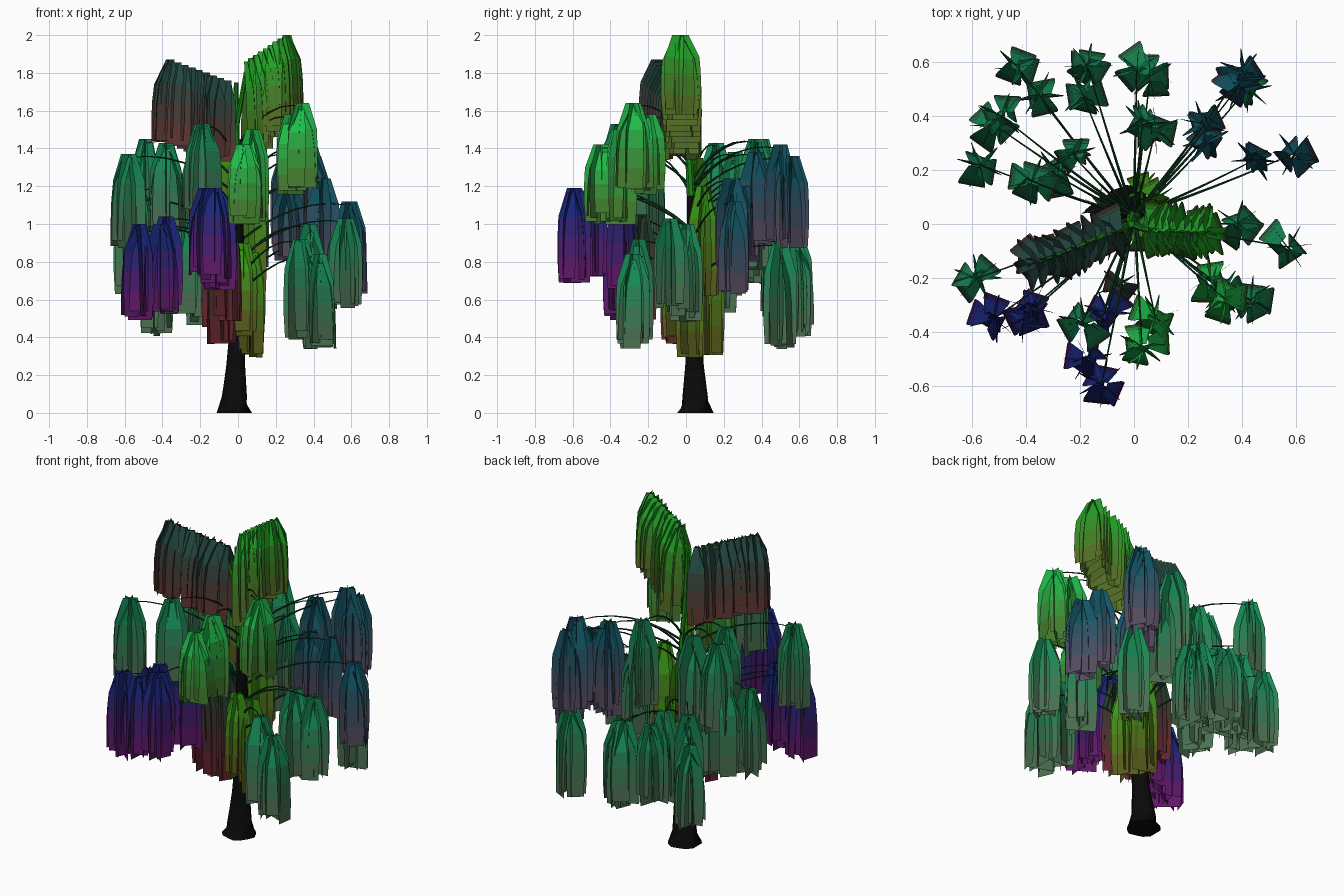
import bpy, bmesh, math, random
from mathutils import Vector

if "Cube" in bpy.data.objects:
    bpy.data.objects.remove(bpy.data.objects["Cube"])

random.seed(4)


def material(name, rgb):
    m = bpy.data.materials.new(name)
    m.diffuse_color = [(c / 255) ** 2.2 for c in rgb] + [1]
    m.use_nodes = True
    m.node_tree.nodes["Principled BSDF"].inputs["Base Color"].default_value = m.diffuse_color
    return m


def make_object(name, bm, mats):
    me = bpy.data.meshes.new(name)
    bm.to_mesh(me)
    bm.free()
    for m in mats:
        me.materials.append(m)
    ob = bpy.data.objects.new(name, me)
    bpy.context.collection.objects.link(ob)
    return ob


# Leaf cards: each is a drooping strip, shaded from top to bottom
def strip(bm, rows):
    pairs = [[bm.verts.new(p) for p in row] for row in rows]
    for i in range(len(pairs) - 1):
        a, b = pairs[i], pairs[i + 1]
        bm.faces.new((a[0], a[1], b[1], b[0])).material_index = i


def card(bm, x, y, top, bottom, ang, reach, w):
    d = Vector((math.cos(ang), math.sin(ang), 0))
    t = Vector((-d.y, d.x, 0))
    length = top - bottom
    rows = []
    for r, f, h in ((.05, 0, .45), (.75, .3, .95), (.9, .52, 1), (.96, .76, 1), (1, 1, .92)):
        c = Vector((x, y, top - length * f)) + d * reach * r
        rows.append((c - t * w * h, c + t * w * h))
    strip(bm, rows)


def cluster(bm, x, y, top, bottom, outward=4, flat=3, size=1.0):
    a0 = random.uniform(0, 6.28)
    for i in range(outward):
        a = a0 + i * math.tau / outward + random.uniform(-.35, .35)
        ox, oy = random.uniform(-.02, .02), random.uniform(-.02, .02)
        card(bm, x + ox, y + oy, top - random.uniform(0, .05), bottom + random.uniform(0, .06),
             a, random.uniform(.03, .085) * size, .05 * size)
    for i in range(flat):
        a = a0 + .4 + i * math.pi / flat + random.uniform(-.2, .2)
        card(bm, x, y, top, bottom + random.uniform(0, .04), a, random.uniform(-.02, .02), .09 * size)


palettes = {
    "green": ((28, 135, 85), (76, 110, 82)),
    "bright": ((35, 185, 75), (70, 125, 50)),
    "blue": ((25, 85, 100), (85, 75, 95)),
    "purple": ((30, 42, 120), (95, 30, 105)),
    "olive": ((60, 150, 30), (88, 92, 32)),
    "wine": ((40, 60, 45), (100, 42, 50)),
    "brown": ((40, 72, 65), (92, 57, 52)),
    "lime": ((38, 160, 42), (85, 112, 42)),
}
mats = {}
for n, (a, b) in palettes.items():
    mats[n] = [material(f"{n}_leaf_{i}", [p + (q - p) * i / 3 for p, q in zip(a, b)])
               for i in range(4)]

# Branch ends carrying a cluster: x, y, top z, bottom z
ends = {
    "green": [(-.43, .58, .9, .4), (-.35, .48, 1.02, .52), (-.49, .40, 1.45, .92),
              (-.57, .22, 1.14, .62), (-.38, .16, 1.43, .92), (-.23, .26, 1.38, .85),
              (-.19, .48, 1.0, .46), (-.17, .58, .95, .48), (.01, .57, .92, .42),
              (.03, .37, 1.45, .93), (.42, .5, .9, .33), (.57, -.085, 1.03, .54),
              (.38, .0, 1.0, .48), (.43, -.28, .84, .34), (.33, -.25, .92, .38),
              (-.19, -.36, 1.53, 1.02), (-.58, -.2, 1.37, .87), (-.52, .37, 1.2, .68),
              (-.3, .19, 1.02, .52), (.06, .55, .9, .4), (.08, .35, 1.25, .75)],
    "bright": [(.34, -.28, 1.64, 1.18), (.28, -.2, 1.58, 1.15), (.08, -.35, 1.5, .98),
               (.03, -.45, 1.42, 1.0)],
    "blue": [(.40, .56, 1.36, .87), (.38, .5, 1.42, .9), (.26, .37, 1.38, .86),
             (.45, .24, 1.24, .74), (.59, .26, 1.12, .62), (.27, .3, 1.2, .8)],
    "purple": [(-.10, -.33, 1.15, .64), (-.38, -.31, 1.04, .55), (-.41, -.35, 1.0, .52),
               (-.52, -.35, 1.0, .48), (-.17, -.5, 1.19, .72), (-.12, -.59, 1.19, .68)],
}
# Inner clumps hanging close to the trunk
inner = {
    "olive": [(.08, .02, .85, .28), (.08, .09, 1.2, .6), (.03, -.05, .9, .4),
              (.03, .13, .9, .3)],
    "wine": [(-.08, -.06, .95, .35), (-.06, -.23, 1.05, .48), (-.12, .06, 1.0, .45)],
}
for n, pts in {**ends, **inner}.items():
    bm = bmesh.new()
    for p in pts:
        if n in inner:
            cluster(bm, *p, outward=2, flat=3, size=.85)
        else:
            cluster(bm, *p)
    make_object(f"{n}_hanging_leaves", bm, mats[n])

# Two leafy crown boughs with close rows of cards
boughs = {"brown": ((-.06, -.03, 1.76), (-.36, -.14, 1.87), .43),
          "lime": ((.05, -.02, 1.86), (.26, -.03, 2.0), .42)}
for n, (a, b, drop) in boughs.items():
    a, b = Vector(a), Vector(b)
    ang = math.atan2(b.y - a.y, b.x - a.x)
    bm = bmesh.new()
    for i in range(9):
        p = a.lerp(b, i / 8)
        low = p.z - drop - .1 * (1 - i / 8) * (n == "lime")
        for k in (-1, 1):
            card(bm, p.x, p.y, p.z, low, ang + k * math.pi / 2 + random.uniform(-.7, .7),
                 random.uniform(.04, .1), .05)
        # Full-width card across the bough
        card(bm, p.x, p.y, p.z, low + .03, ang + random.uniform(-.3, .3), .05, .1)
    for k in (-.5, .4):
        card(bm, b.x, b.y, b.z, b.z - drop, ang + k, .07, .055)
    make_object(f"{n}_crown_bough_leaves", bm, mats[n])


# Tapered tubes for trunk and branches
def tube(bm, pts, radii, sides, wobble=0):
    rings = []
    for i, (p, r) in enumerate(zip(pts, radii)):
        d = (Vector(pts[min(i + 1, len(pts) - 1)]) - Vector(pts[max(i - 1, 0)])).normalized()
        q = d.to_track_quat('Z', 'Y')
        if i == 0 and wobble:
            q.identity()
        ring = []
        for k in range(sides):
            a = k * math.tau / sides
            rr = r * (1 + wobble * math.cos(5 * a) * (i < 2))
            ring.append(bm.verts.new(Vector(p) + q @ Vector((rr * math.cos(a), rr * math.sin(a), 0))))
        rings.append(ring)
    for lo, hi in zip(rings, rings[1:]):
        for k in range(sides):
            bm.faces.new((lo[k], lo[(k + 1) % sides], hi[(k + 1) % sides], hi[k]))
    bm.faces.new(rings[0][::-1])
    bm.faces.new(rings[-1])


bark = material("black_bark", (18, 18, 18))
twig = material("dark_green_twig", (22, 60, 35))
shoot = material("bright_shoot", (30, 130, 25))

bm = bmesh.new()
tube(bm, [(-.025, .05, 0), (-.022, .05, .08), (-.012, .045, .25), (-.004, .045, .45),
          (0, .04, .8), (0, .03, 1.15)], [.094, .067, .05, .04, .034, .026], 14, .06)
trunk = make_object("trunk", bm, [bark])
for f in trunk.data.polygons:
    f.use_smooth = len(f.vertices) == 4

bm = bmesh.new()
tube(bm, [(0, .03, 1.13), (-.01, .01, 1.45), (-.01, 0, 1.75)], [.026, .02, .012], 8)
tube(bm, [(-.01, 0, 1.5), (.04, -.02, 1.8), (.24, -.03, 1.97)], [.014, .011, .004], 6)
tube(bm, [(-.01, 0, 1.5), (-.08, -.03, 1.74), (-.35, -.14, 1.84)], [.014, .011, .004], 6)
make_object("upper_stem", bm, [shoot])

# Thin upright shoots along the back of the stem
bm = bmesh.new()
for i in range(7):
    a = math.radians(50 + 18 * i)
    z = .6 + .09 * i
    card(bm, .07 * math.cos(a), .03 + .07 * math.sin(a), z + .3, z - .12, a + math.pi / 2, 0, .05)
make_object("stem_shoots", bm, mats["olive"])

# Arching branches out to every outer cluster
bm = bmesh.new()
for pts in ends.values():
    for x, y, top, low in pts:
        s = Vector((0, .03, top - .22))
        e = Vector((x, y, top - .02))
        c = Vector((x * .5, y * .5, top + .03))
        path = [s * (1 - t) ** 2 + c * 2 * t * (1 - t) + e * t * t for t in [i / 6 for i in range(7)]]
        tube(bm, path, [.007 - .0008 * i for i in range(7)], 5)
make_object("branches", bm, [twig])
